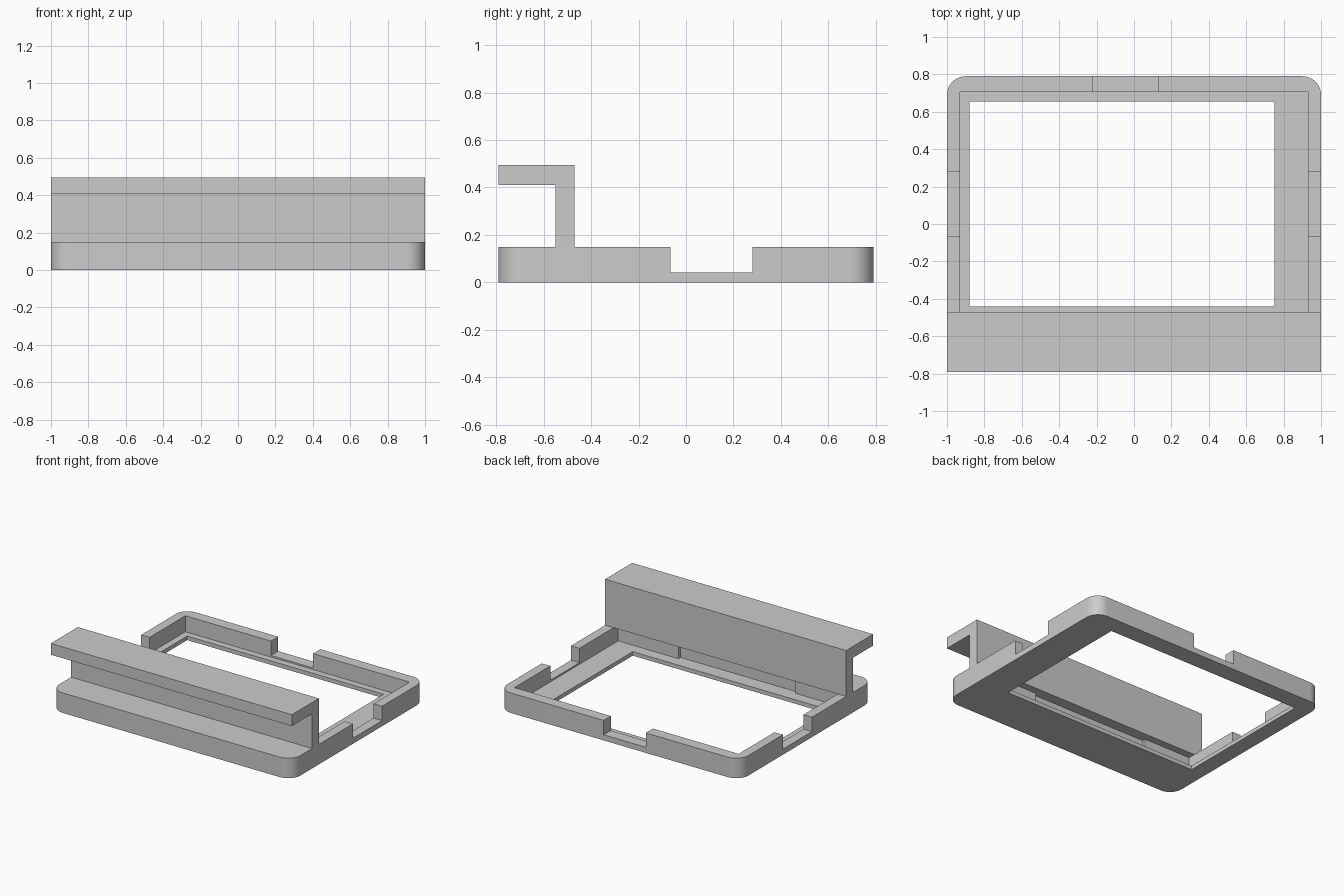
import bpy
import bmesh
from math import cos, sin, pi

cube = bpy.data.objects.get("Cube")
if cube:
    bpy.data.objects.remove(cube, do_unlink=True)

grey = bpy.data.materials.new("light grey")
grey.use_nodes = True
grey.diffuse_color = (0.6, 0.6, 0.6, 1)
grey.node_tree.nodes["Principled BSDF"].inputs["Base Color"].default_value = (0.6, 0.6, 0.6, 1)


def prism(name, points, offset):
    """Extrude a flat outline along an offset into a closed solid."""
    bm = bmesh.new()
    face = bm.faces.new([bm.verts.new(p) for p in points])
    new = bmesh.ops.extrude_face_region(bm, geom=[face])["geom"]
    bmesh.ops.translate(bm, vec=offset, verts=[v for v in new if isinstance(v, bmesh.types.BMVert)])
    bmesh.ops.recalc_face_normals(bm, faces=bm.faces)
    mesh = bpy.data.meshes.new(name)
    bm.to_mesh(mesh)
    bm.free()
    mesh.materials.append(grey)
    obj = bpy.data.objects.new(name, mesh)
    bpy.context.collection.objects.link(obj)
    return obj


def box(name, x0, x1, y0, y1, z0, z1):
    return prism(name, [(x0, y0, z0), (x1, y0, z0), (x1, y1, z0), (x0, y1, z0)], (0, 0, z1 - z0))


def rounded_outline(hx, hy, r, steps=12):
    points = []
    for quarter, (sx, sy) in enumerate([(1, 1), (-1, 1), (-1, -1), (1, -1)]):
        for i in range(steps + 1):
            a = (quarter + i / steps) * pi / 2
            points.append((sx * (hx - r) + r * cos(a), sy * (hy - r) + r * sin(a), 0))
    return points


# Tray frame with rounded corners
HX, HY, RIM, FLOOR, SILL, TOP = 1.0, 0.79, 0.15, 0.03, 0.042, 0.3
frame = prism("tray_frame", rounded_outline(HX, HY, 0.1), (0, 0, RIM))

# Openings: recess, window, pocket under the upright, and three rim notches
cutters = [
    box("recess_cutter", -0.93, 0.93, -0.525, 0.705, FLOOR, TOP),
    box("window_cutter", -0.88, 0.75, -0.44, 0.655, -0.1, TOP),
    box("pocket_cutter", -0.54, 0.43, -0.55, -0.4, FLOOR, TOP),
    box("back_notch_cutter", -0.22, 0.13, 0.6, 0.9, SILL, TOP),
    box("side_notch_cutter", -1.2, 1.2, -0.065, 0.28, SILL, TOP),
]
bpy.context.view_layer.objects.active = frame
for cutter in cutters:
    cutter.hide_render = True
    mod = frame.modifiers.new("opening", "BOOLEAN")
    mod.operation = "DIFFERENCE"
    mod.solver = "EXACT"
    mod.object = cutter
    bpy.ops.object.modifier_apply(modifier=mod.name)
for cutter in cutters:
    bpy.data.objects.remove(cutter, do_unlink=True)

# Upright with the overhanging top ledge, one bent profile across the width
profile = [(-0.55, RIM), (-0.47, RIM), (-0.47, 0.495), (-HY, 0.495), (-HY, 0.41), (-0.55, 0.41)]
hook = prism("hook_rail", [(-HX, y, z) for y, z in profile], (2 * HX, 0, 0))

# Smooth the rounded corners only
for obj in (frame, hook):
    bpy.ops.object.select_all(action="DESELECT")
    obj.select_set(True)
    bpy.context.view_layer.objects.active = obj
    bpy.ops.object.shade_smooth_by_angle(angle=pi / 6)
